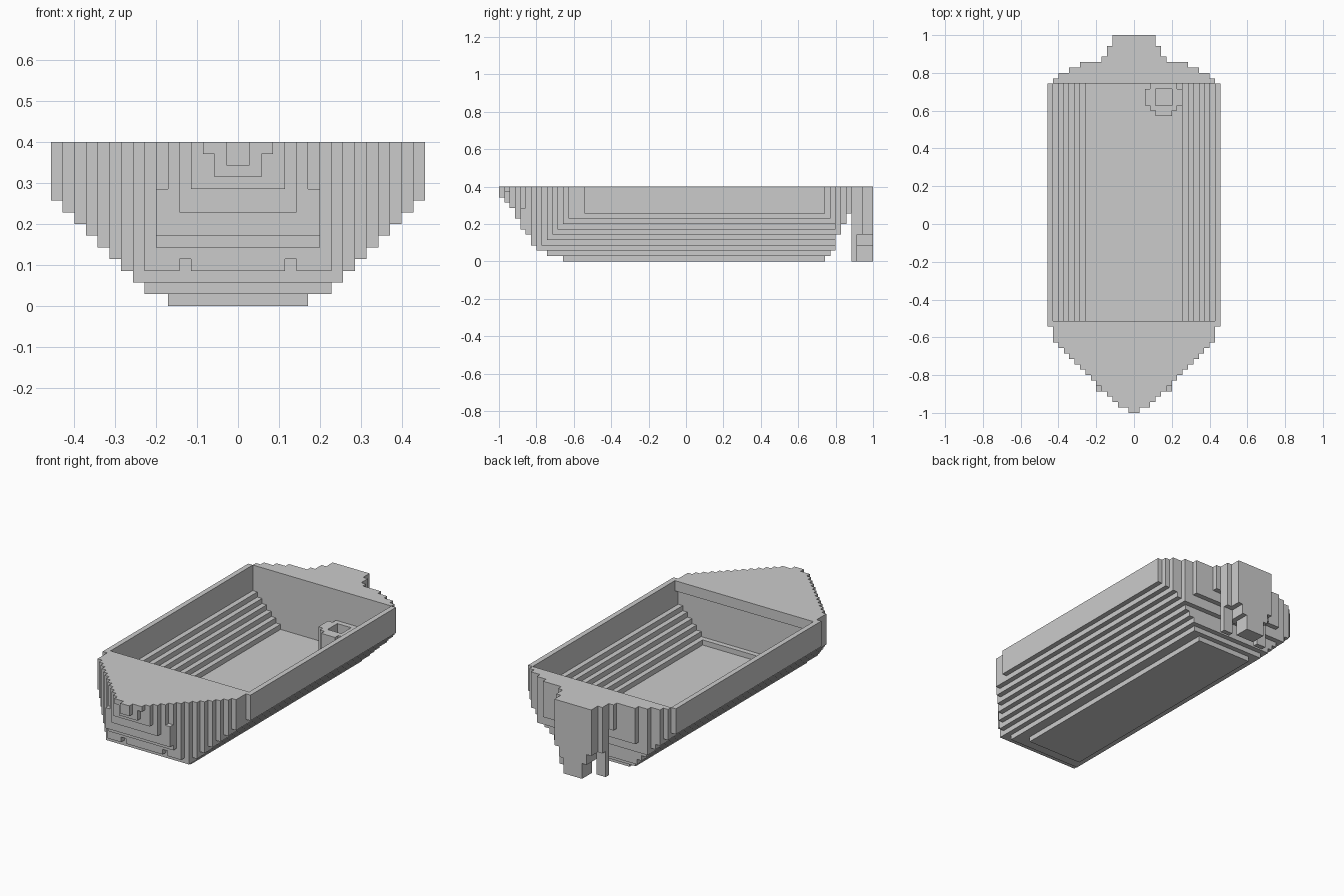
import bpy, bmesh

if "Cube" in bpy.data.objects:
    bpy.data.objects.remove(bpy.data.objects["Cube"])

U = 2 / 70  # one block

grey = bpy.data.materials.new("light_grey")
grey.diffuse_color = (0.6, 0.6, 0.6, 1)
grey.use_nodes = True
grey.node_tree.nodes["Principled BSDF"].inputs["Base Color"].default_value = grey.diffuse_color


def box(x0, x1, y0, y1, z0, z1):
    """Set of unit blocks filling a box, in block units."""
    return {(x, y, z) for x in range(x0, x1) for y in range(y0, y1) for z in range(z0, z1)}


def build(name, cells):
    """Outer skin of a set of blocks, with coplanar faces merged."""
    bm = bmesh.new()
    verts = {}

    def vert(p):
        if p not in verts:
            verts[p] = bm.verts.new([c * U for c in p])
        return verts[p]

    for c in sorted(cells):
        for axis in range(3):
            a, b = (axis + 1) % 3, (axis + 2) % 3
            for side in (0, 1):
                n = list(c)
                n[axis] += 2 * side - 1
                if tuple(n) in cells:
                    continue
                loop = []
                for da, db in ((0, 0), (1, 0), (1, 1), (0, 1)):
                    p = list(c)
                    p[axis] += side
                    p[a] += da
                    p[b] += db
                    loop.append(vert(tuple(p)))
                bm.faces.new(loop if side else loop[::-1])
    bmesh.ops.dissolve_limit(bm, angle_limit=0.01, verts=bm.verts[:], edges=bm.edges[:])
    me = bpy.data.meshes.new(name)
    bm.to_mesh(me)
    bm.free()
    me.materials.append(grey)
    ob = bpy.data.objects.new(name, me)
    bpy.context.collection.objects.link(ob)
    return ob


# Hull: half width, bow row and stern row of each layer, from the keel up
width = [6, 8, 9, 10, 11, 12, 13, 14, 15] + [16] * 5
bow = [-23, -26, -28, -29, -29, -30, -31, -31, -32, -32, -33, -34, -35, -35]
stern = [26, 27, 28, 28, 28, 29, 29, 30, 30] + [31] * 5
bow_plan = [1, 3, 4, 5, 7, 7, 8, 9, 10, 11, 12, 13, 14, 15, 15, 15]
stern_plan = [15, 14, 12, 10, 6]


def plan(y):
    if y < -19:
        return bow_plan[y + 35]
    return stern_plan[y - 26] if y >= 26 else 16


hull = set()
for z in range(14):
    for y in range(bow[z], stern[z]):
        w = min(width[z], plan(y))
        hull |= box(-w, w, y, y + 1, z, z + 1)

# Small notches in the stepped bow
for s in (-1, 1):
    for x, y, z0, z1 in ((6, -31, 10, 14), (4, -29, 3, 4), (2, -34, 11, 13)):
        x = x if s > 0 else -x - 1
        hull -= box(x, x + 1, y, y + 1, z0, z1)

# Stepped open cockpit, with a recessed wall under the bow deck
for z in range(3, 14):
    w = width[z] - 1
    front = -19 if 4 <= z < 12 else -18
    hull -= box(-w, w, front, 26, z, z + 1)
build("hull", hull)

# Round tub at the back of the cockpit
tub = set()
for y0, y1, x0, x1 in ((20, 21, 4, 7), (21, 22, 3, 8), (22, 25, 2, 9), (25, 26, 3, 8)):
    tub |= box(x0, x1, y0, y1, 3, 8)
tub -= box(4, 7, 22, 25, 4, 8)
build("tub", tub)

# Outboard motor: mount, cover, stepped leg and side fins
motor = box(-5, 5, 31, 33, 5, 14) | box(-4, 4, 33, 35, 5, 14)
motor |= box(-3, 3, 31, 35, 3, 5) | box(-2, 2, 32, 35, 0, 3)
for x in (-5, 3):
    motor |= box(x, x + 2, 31, 32, 0, 5)
build("outboard_motor", motor)
